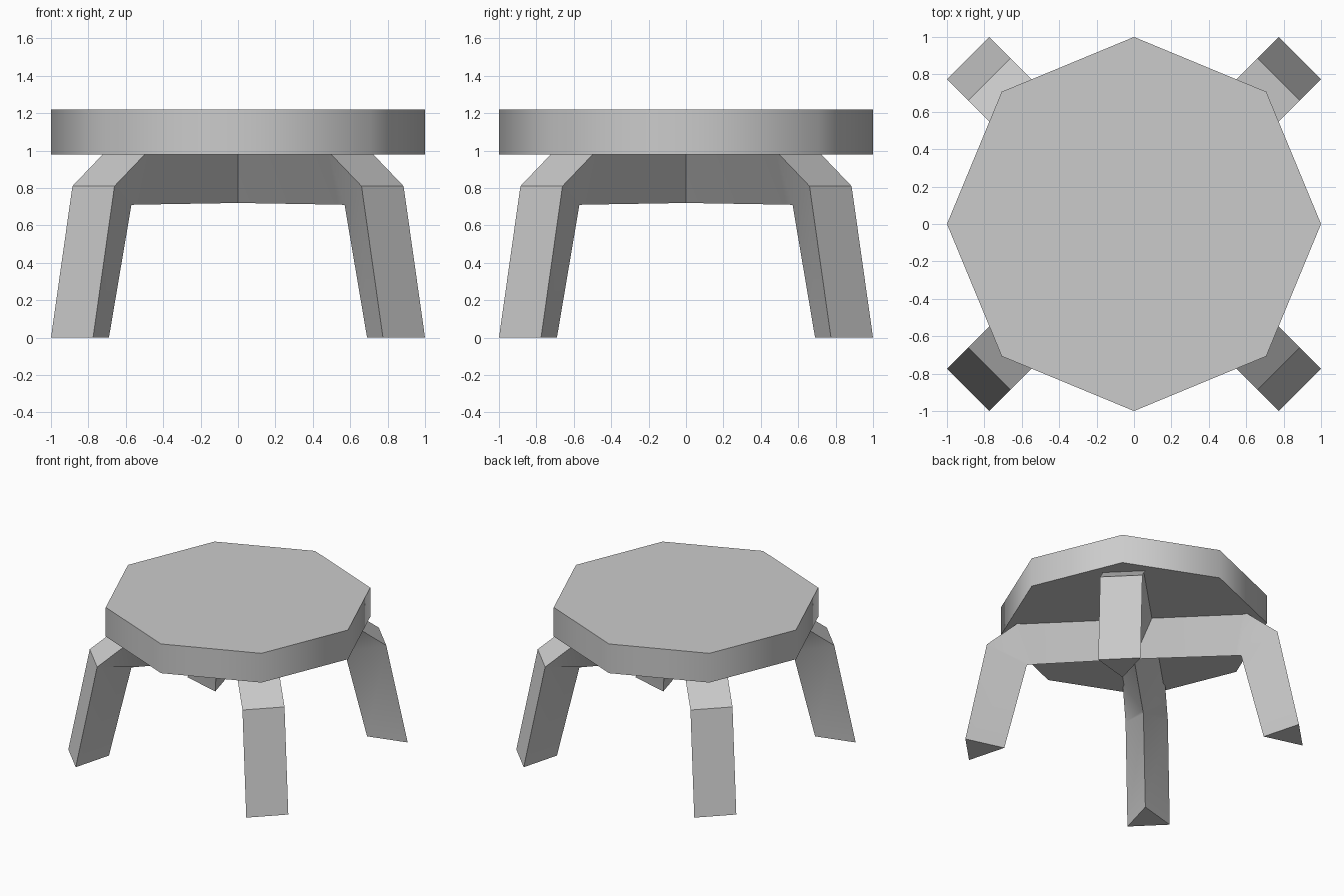
import bpy, bmesh, math

old = bpy.data.objects.get("Cube")
if old:
    bpy.data.objects.remove(old, do_unlink=True)

# Single plain grey for the whole stool
grey = bpy.data.materials.new("plain_grey")
grey.use_nodes = True
colour = (0.6, 0.6, 0.6, 1)
grey.diffuse_color = colour
grey.node_tree.nodes["Principled BSDF"].inputs["Base Color"].default_value = colour


def finish(name, bm, smooth_angle):
    bmesh.ops.recalc_face_normals(bm, faces=bm.faces)
    mesh = bpy.data.meshes.new(name)
    bm.to_mesh(mesh)
    bm.free()
    mesh.materials.append(grey)
    obj = bpy.data.objects.new(name, mesh)
    bpy.context.collection.objects.link(obj)
    bpy.ops.object.select_all(action="DESELECT")
    obj.select_set(True)
    bpy.context.view_layer.objects.active = obj
    bpy.ops.object.shade_smooth_by_angle(angle=math.radians(smooth_angle))
    return obj


# Eight-sided seat with a softly shaded rim
SEAT_BOTTOM, SEAT_TOP = 0.98, 1.22
bm = bmesh.new()
rim = [bm.verts.new((math.cos(i * math.pi / 4), math.sin(i * math.pi / 4), SEAT_BOTTOM))
       for i in range(8)]
base = bm.faces.new(rim)
top = bmesh.ops.extrude_face_region(bm, geom=[base], use_keep_orig=True)
bmesh.ops.translate(bm, vec=(0, 0, SEAT_TOP - SEAT_BOTTOM),
                    verts=[v for v in top["geom"] if isinstance(v, bmesh.types.BMVert)])
finish("seat", bm, 50)

# Triangular leg section at foot, knee, hip: (outer reach, z, inner edge reach, z)
HALF_WIDTH = 0.159
half = [(1.255, 0, 0.976, 0), (1.093, 0.81, 0.806, 0.71), (0.836, 1.0, 0.76, 0.711)]
middle = [(0, 1.0, 0, 0.72)]
mirrored = [(-a, b, -c, d) for a, b, c, d in reversed(half)]


def leg_arch(name, angle):
    """Two opposite legs joined by a beam below the seat."""
    bm = bmesh.new()
    rings = [[bm.verts.new((out, -HALF_WIDTH, z)),
              bm.verts.new((out, HALF_WIDTH, z)),
              bm.verts.new((inner, 0, inner_z))]
             for out, z, inner, inner_z in half + middle + mirrored]
    for a, b in zip(rings, rings[1:]):
        for i in range(3):
            j = (i + 1) % 3
            bm.faces.new((a[i], a[j], b[j], b[i]))
    bm.faces.new(rings[0])
    bm.faces.new(rings[-1])
    obj = finish(name, bm, 30)
    obj.rotation_euler.z = math.radians(angle)


leg_arch("leg_pair_front_right_back_left", 45)
leg_arch("leg_pair_front_left_back_right", 135)
